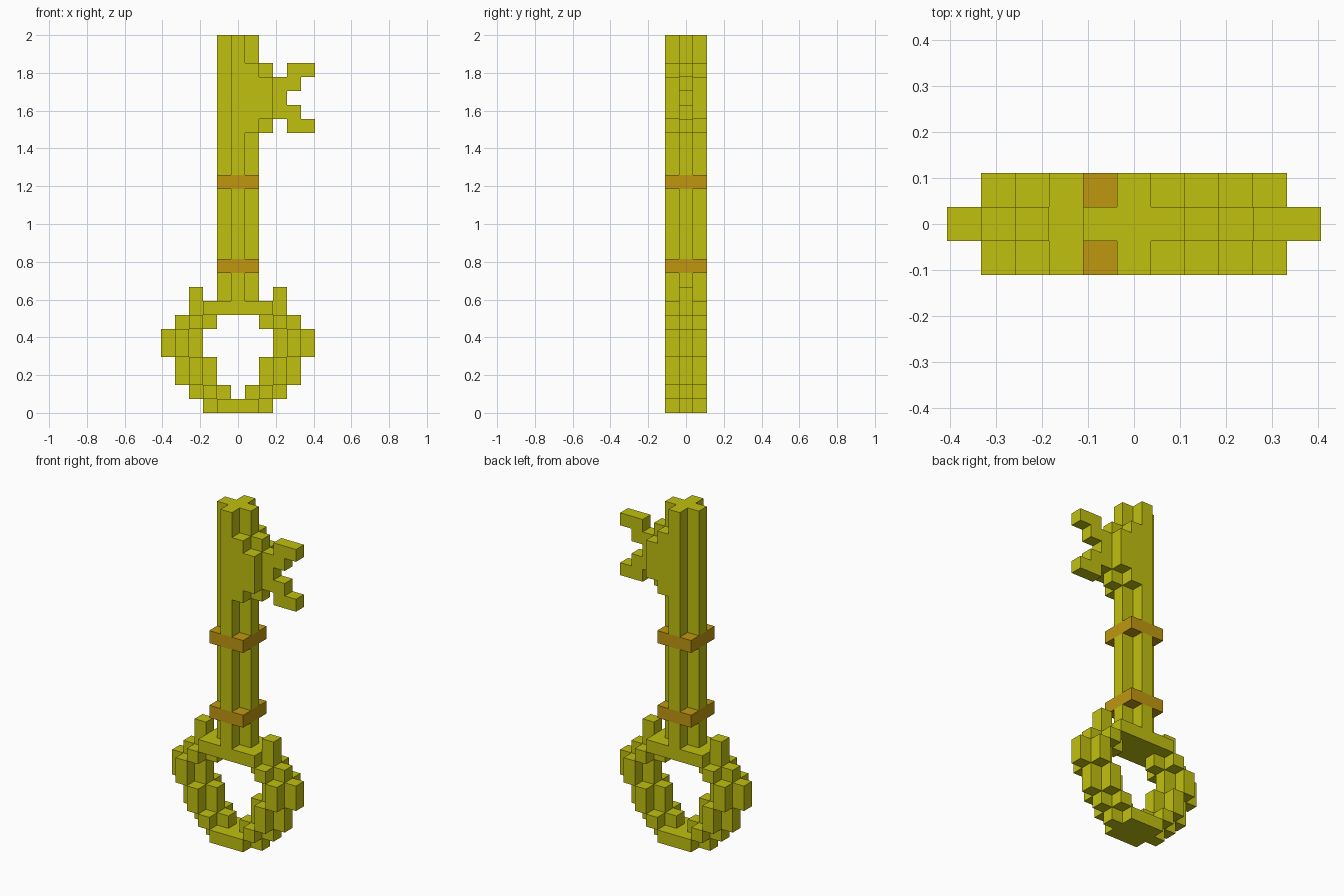
import bpy, bmesh
from mathutils import Vector

if "Cube" in bpy.data.objects:
    bpy.data.objects.remove(bpy.data.objects["Cube"], do_unlink=True)

U = 2 / 27  # edge of one cell


def make_material(name, rgb):
    m = bpy.data.materials.new(name)
    m.use_nodes = True
    m.diffuse_color = (*rgb, 1)
    m.node_tree.nodes["Principled BSDF"].inputs["Base Color"].default_value = (*rgb, 1)
    return m


yellow = make_material("yellow", (0.53, 0.53, 0.005))
orange = make_material("orange", (0.53, 0.31, 0.005))


def block(x0, x1, z0, z1, depth=0):
    """Cells from x0..x1 and z0..z1 inclusive, reaching depth cells to front and back."""
    return {(x, y, z) for x in range(x0, x1 + 1)
            for y in range(-depth, depth + 1) for z in range(z0, z1 + 1)}


def mirror(cells):
    return cells | {(-x, y, z) for x, y, z in cells}


# Bow: ring with a plus-shaped section, (centre column, first row, last row)
bow = block(-2, 2, 0, 0) | block(-1, 1, 0, 0, 1)
for c, z0, z1 in ((2, 1, 1), (3, 2, 3), (4, 4, 5), (3, 6, 6)):
    bow |= mirror(block(c - 1, c + 1, z0, z1) | block(c, c, z0, z1, 1))
# Bow shoulder and its two horns
bow |= block(-2, 2, 7, 7, 1) | mirror(block(3, 3, 7, 8))

# Collars: square bands around the shaft
lower_collar = block(-1, 1, 10, 10, 1)
upper_collar = block(-1, 1, 16, 16, 1)

# Shaft: plus-shaped bar
shaft = (block(-1, 1, 8, 26) | block(0, 0, 8, 26, 1)) - lower_collar - upper_collar

# Bit: stepped plate with two hooked teeth
bit = block(1, 1, 20, 24, 1) | block(2, 2, 21, 23, 1)
bit |= block(2, 2, 20, 24) | block(3, 3, 21, 23)
for inner, outer in ((21, 20), (23, 24)):
    bit |= block(4, 4, inner, inner) | block(4, 5, outer, outer)
bit -= shaft

parts = {"bow": (bow, yellow), "shaft": (shaft, yellow), "bit": (bit, yellow),
         "lower_collar": (lower_collar, orange), "upper_collar": (upper_collar, orange)}
solid = set().union(*(cells for cells, _ in parts.values()))

# Skin each part with its exposed cell sides, then merge coplanar faces
for name, (cells, mat) in parts.items():
    bm = bmesh.new()
    for cell in sorted(cells):
        centre = Vector(cell) + Vector((0, 0, 0.5))
        for axis in range(3):
            for sign in (-1, 1):
                n = Vector((0, 0, 0))
                n[axis] = sign
                if tuple(cell[i] + int(n[i]) for i in range(3)) in solid:
                    continue
                a = Vector((0, 0, 0))
                a[(axis + 1) % 3] = 0.5
                b = n.cross(a)
                mid = centre + n * 0.5
                bm.faces.new([bm.verts.new((mid + o) * U)
                              for o in (-a - b, a - b, a + b, b - a)])
    bmesh.ops.remove_doubles(bm, verts=bm.verts[:], dist=U * 0.01)
    bmesh.ops.dissolve_limit(bm, angle_limit=0.01, verts=bm.verts[:], edges=bm.edges[:])
    mesh = bpy.data.meshes.new(name)
    bm.to_mesh(mesh)
    bm.free()
    mesh.materials.append(mat)
    bpy.context.collection.objects.link(bpy.data.objects.new(name, mesh))
